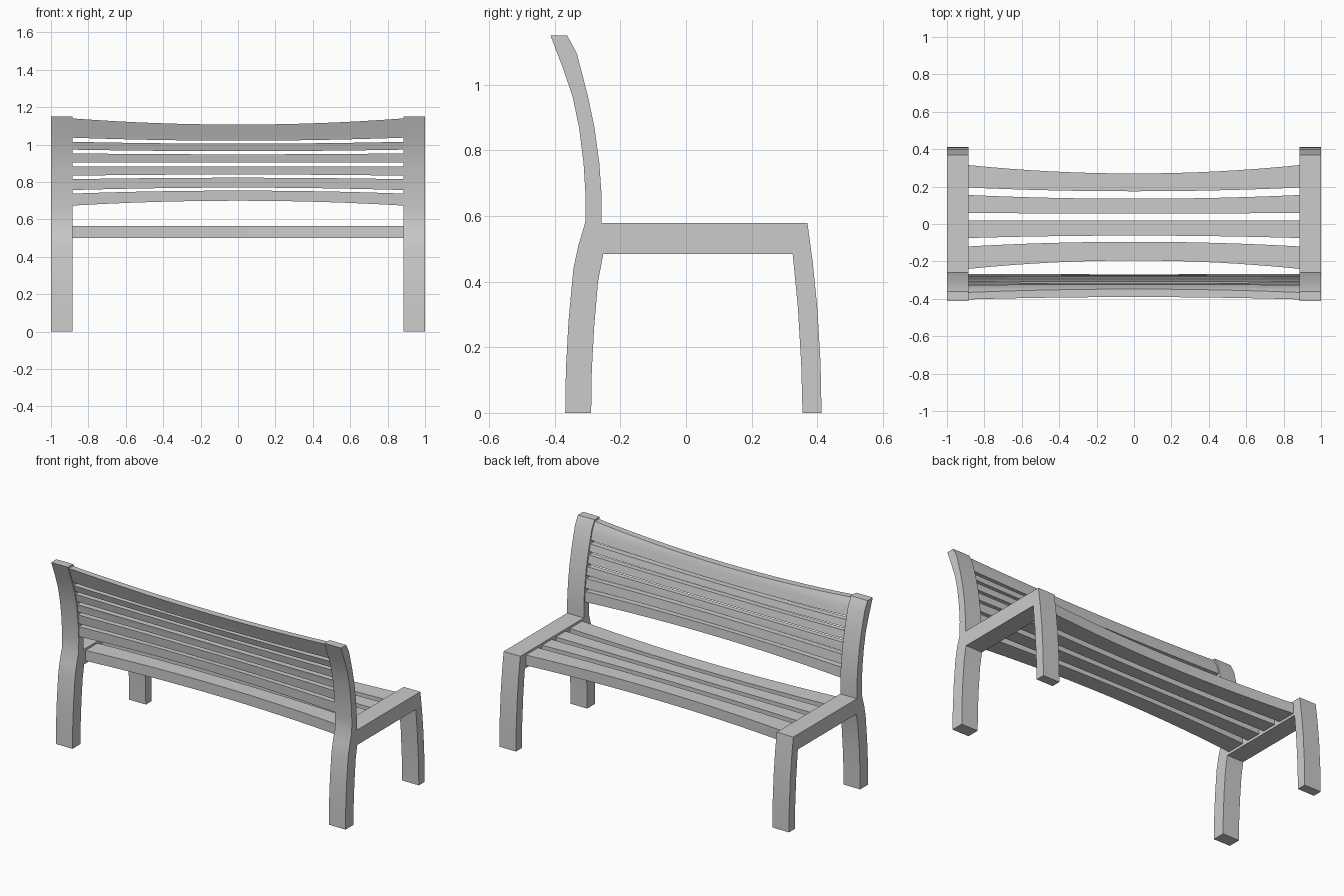
import bpy, bmesh

if "Cube" in bpy.data.objects:
    bpy.data.objects.remove(bpy.data.objects["Cube"])

INNER, OUTER = 0.885, 1.0

# Back post curves as (y, z), lower to upper
POST_REAR = [(-0.307, 0.58), (-0.306, 0.66), (-0.312, 0.76), (-0.326, 0.87),
             (-0.345, 0.962), (-0.373, 1.045), (-0.413, 1.15)]
POST_FRONT = [(-0.257, 0.578), (-0.257, 0.66), (-0.264, 0.76), (-0.279, 0.87),
              (-0.30, 0.97), (-0.333, 1.096), (-0.362, 1.15)]


def y_at(curve, z):
    for (y0, z0), (y1, z1) in zip(curve, curve[1:]):
        if z <= z1:
            return y0 + (y1 - y0) * (z - z0) / (z1 - z0)
    return curve[-1][0]


def finish(bm, name):
    bmesh.ops.recalc_face_normals(bm, faces=bm.faces)
    mesh = bpy.data.meshes.new(name)
    bm.to_mesh(mesh)
    bm.free()
    obj = bpy.data.objects.new(name, mesh)
    bpy.context.collection.objects.link(obj)
    bpy.ops.object.select_all(action='DESELECT')
    obj.select_set(True)
    bpy.context.view_layer.objects.active = obj
    bpy.ops.object.shade_smooth_by_angle(angle=0.5)
    return obj


def loft(name, stations):
    """Skin a list of (x, [(y, z), ...]) cross-sections and cap the ends."""
    bm = bmesh.new()
    rings = [[bm.verts.new((x, y, z)) for y, z in sec] for x, sec in stations]
    n = len(rings[0])
    for a, b in zip(rings, rings[1:]):
        for i in range(n):
            j = (i + 1) % n
            bm.faces.new((a[i], a[j], b[j], b[i]))
    bm.faces.new(rings[0])
    bm.faces.new(rings[-1])
    return finish(bm, name)


def curved_slat(name, end, centre, section, steps=16):
    """Slat whose two edges bow in a parabola from centre to end values."""
    stations = []
    for i in range(steps + 1):
        t = 2 * i / steps - 1
        lo, hi = [c + (e - c) * t * t for e, c in zip(end, centre)]
        stations.append((t * INNER, section(lo, hi)))
    return loft(name, stations)


# Side frames: legs, seat rail and back post in one profile, mirrored
profile = ([(-0.368, 0), (-0.366, 0.13), (-0.358, 0.28), (-0.343, 0.44), (-0.328, 0.51)]
           + POST_REAR + POST_FRONT[::-1]
           + [(0.37, 0.578), (0.386, 0.46), (0.40, 0.32), (0.41, 0.15), (0.413, 0),
              (0.355, 0), (0.351, 0.15), (0.341, 0.32), (0.325, 0.484),
              (-0.252, 0.484), (-0.268, 0.40), (-0.28, 0.26), (-0.287, 0.13), (-0.289, 0)])
frame = loft("side_frame", [(INNER, profile), (OUTER, profile)])
frame.modifiers.new("mirror", 'MIRROR')

# Seat slats: (y range at the ends, y range at the centre)
seat = [((0.195, 0.315), (0.175, 0.27)),
        ((0.06, 0.155), (0.055, 0.135)),
        ((-0.075, 0.02), (-0.062, 0.02)),
        ((-0.24, -0.12), (-0.195, -0.095))]
for end, centre in seat:
    curved_slat("seat_slat", end, centre,
                lambda a, b: [(a, 0.5), (b, 0.5), (b, 0.565), (a, 0.565)])


# Back slats follow the post curve: (z range at the ends, z range at the centre)
def back_section(lo, hi):
    zs = [lo + (hi - lo) * k / 4 for k in range(5)]
    return ([(y_at(POST_REAR, z) + 0.006, z) for z in zs]
            + [(y_at(POST_FRONT, z) - 0.009, z) for z in reversed(zs)])


back = [((0.674, 0.738), (0.70, 0.754)),
        ((0.757, 0.815), (0.77, 0.823)),
        ((0.834, 0.884), (0.84, 0.884)),
        ((0.904, 0.953), (0.904, 0.948)),
        ((0.973, 1.015), (0.965, 1.005)),
        ((1.037, 1.14), (1.021, 1.107))]
for end, centre in back:
    curved_slat("back_slat", end, centre, back_section)
